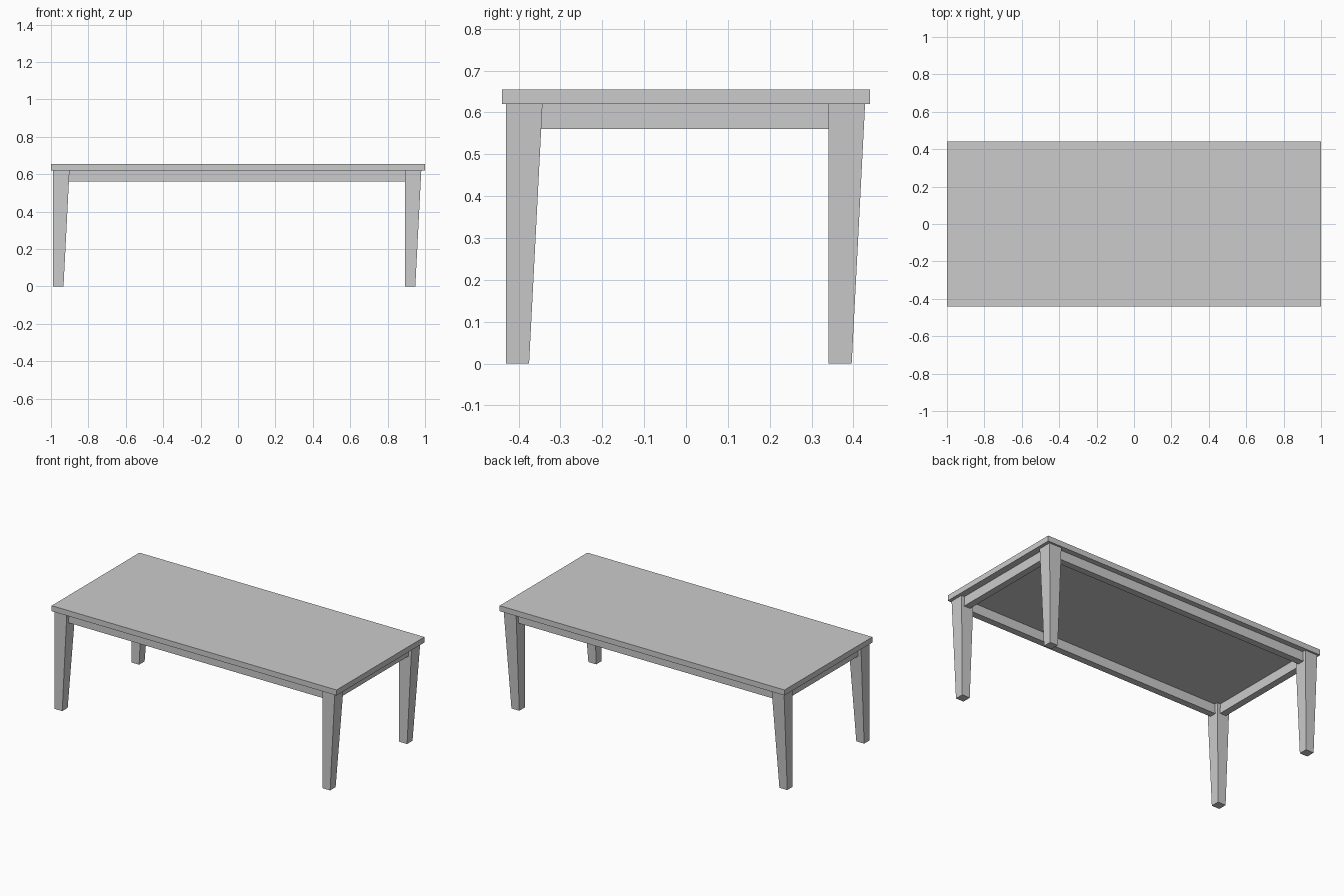
import bpy, bmesh

if "Cube" in bpy.data.objects:
    bpy.data.objects.remove(bpy.data.objects["Cube"])


def solid(name, bottom, top):
    """Six-sided solid between two rectangles given as (x0, x1, y0, y1, z)."""
    bm = bmesh.new()
    rings = []
    for x0, x1, y0, y1, z in (bottom, top):
        rings.append([bm.verts.new((x, y, z))
                      for x, y in ((x0, y0), (x1, y0), (x1, y1), (x0, y1))])
    low, high = rings
    bm.faces.new(low[::-1])
    bm.faces.new(high)
    for i in range(4):
        j = (i + 1) % 4
        bm.faces.new((low[i], low[j], high[j], high[i]))
    mesh = bpy.data.meshes.new(name)
    bm.to_mesh(mesh)
    bm.free()
    obj = bpy.data.objects.new(name, mesh)
    bpy.context.collection.objects.link(obj)
    return obj


def box(name, x0, x1, y0, y1, z0, z1):
    return solid(name, (x0, x1, y0, y1, z0), (x0, x1, y0, y1, z1))


TOP_Z, UNDER_Z, APRON_Z = 0.655, 0.62, 0.56
FOOT, HEAD = 0.055, 0.087          # leg width at floor and at top
LEG_X = {"left": -0.988, "right": 0.893}
LEG_Y = {"front": -0.43, "back": 0.341}

# Table top
box("table_top", -1.0, 1.0, -0.44, 0.44, UNDER_Z, TOP_Z)

# Four identical legs, tapered on their right and back faces
for side, x in LEG_X.items():
    for end, y in LEG_Y.items():
        solid(f"{end}_{side}_leg",
              (x, x + FOOT, y, y + FOOT, 0.0),
              (x, x + HEAD, y, y + HEAD, UNDER_Z))

# Apron rails between the legs, set in from the leg faces
IN, THICK = 0.022, 0.043
for end, y in LEG_Y.items():
    box(f"{end}_apron", LEG_X["left"] + HEAD - 0.01, LEG_X["right"] + 0.01,
        y + IN, y + IN + THICK, APRON_Z, UNDER_Z)
for side, x in LEG_X.items():
    box(f"{side}_apron", x + IN, x + IN + THICK,
        LEG_Y["front"] + HEAD - 0.01, LEG_Y["back"] + 0.01, APRON_Z, UNDER_Z)
